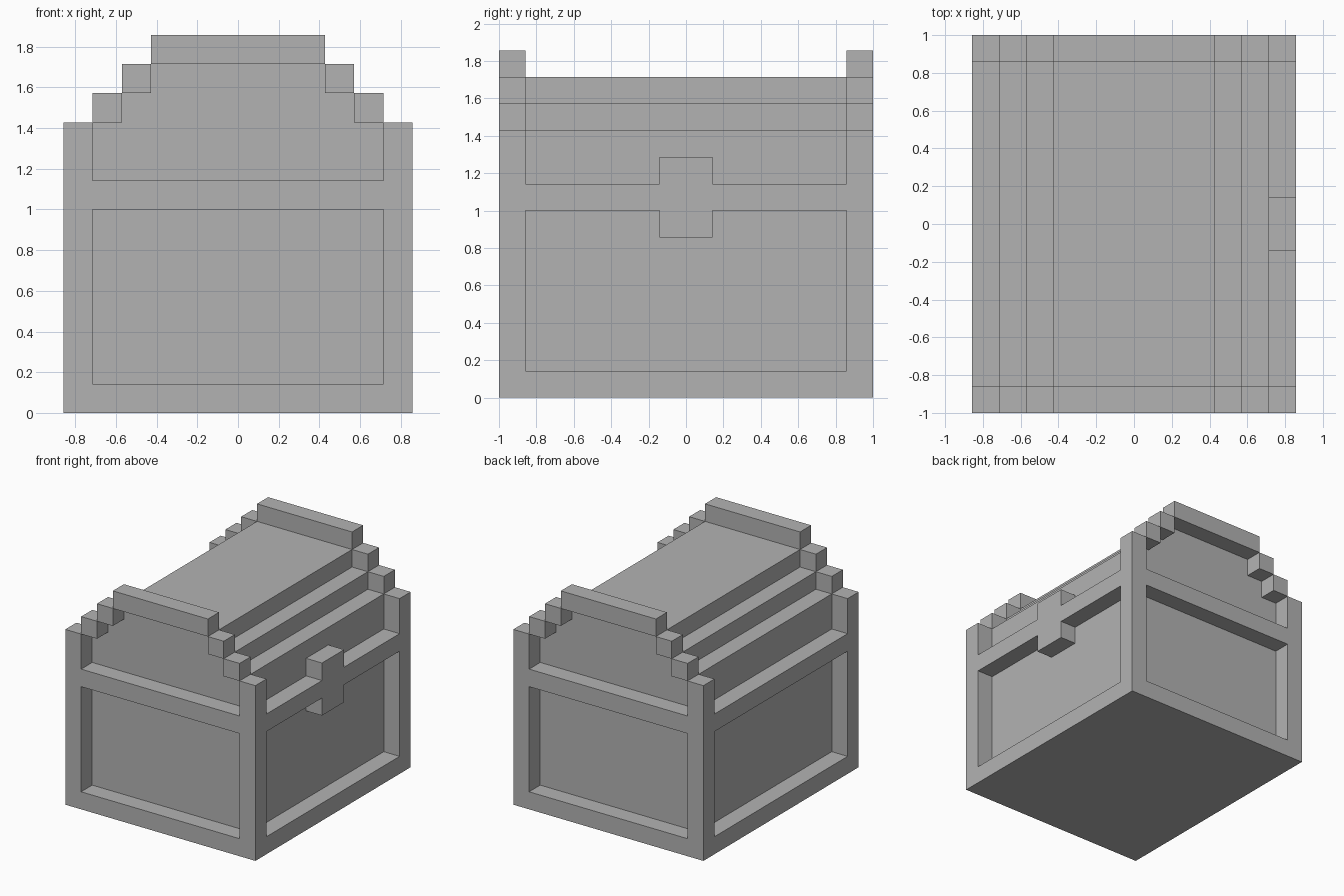
import bpy
import bmesh

U = 1 / 7  # one building block

cube = bpy.data.objects.get("Cube")
if cube:
    bpy.data.objects.remove(cube, do_unlink=True)

grey = bpy.data.materials.new("plain grey")
grey.use_nodes = True
colour = (0.45, 0.45, 0.45, 1)
grey.diffuse_color = colour
grey.node_tree.nodes["Principled BSDF"].inputs["Base Color"].default_value = colour


def finish(name, bm):
    bmesh.ops.recalc_face_normals(bm, faces=bm.faces)
    mesh = bpy.data.meshes.new(name)
    bm.to_mesh(mesh)
    bm.free()
    mesh.materials.append(grey)
    obj = bpy.data.objects.new(name, mesh)
    bpy.context.collection.objects.link(obj)
    return obj


def box(name, x, y, z):
    """Box from (low, high) ranges given in blocks."""
    bm = bmesh.new()
    bmesh.ops.create_cube(bm, size=1)
    for v in bm.verts:
        v.co = [r[int(c > 0)] * U for r, c in zip((x, y, z), v.co)]
    return finish(name, bm)


def both(r):
    """The range and its mirror image."""
    return (("left", r), ("right", (-r[1], -r[0])))


# Solid base slab
box("base", (-6, 6), (-7, 7), (0, 1))

# Recessed body with the stepped lid, extruded along its length
half = [(5, 1), (5, 10), (4, 10), (4, 11), (3, 11), (3, 12)]
outline = half + [(-x, z) for x, z in reversed(half)]
bm = bmesh.new()
face = bm.faces.new([bm.verts.new((x * U, -6 * U, z * U)) for x, z in outline])
grown = bmesh.ops.extrude_face_region(bm, geom=[face])["geom"]
bmesh.ops.translate(bm, vec=(0, 12 * U, 0),
                    verts=[g for g in grown if isinstance(g, bmesh.types.BMVert)])
finish("chest_body", bm)

# Corner posts, end rails and stepped crests at both ends
for end, y in (("front", (-7, -6)), ("back", (6, 7))):
    box(f"{end}_rail", (-5, 5), y, (7, 8))
    box(f"{end}_crest", (-3, 3), y, (12, 13))
    for side, x in both((5, 6)):
        box(f"{end}_{side}_post", x, y, (1, 10))
    for step in range(2):
        for side, x in both((4 - step, 5 - step)):
            box(f"{end}_{side}_step_{step + 1}", x, y, (10 + step, 11 + step))

# Side rails, with the clasp interrupting the left one
box("right_rail", (-6, -5), (-6, 6), (7, 8))
box("left_rail_front", (5, 6), (-6, -1), (7, 8))
box("left_rail_back", (5, 6), (1, 6), (7, 8))
box("clasp", (5, 6), (-1, 1), (6, 9))
